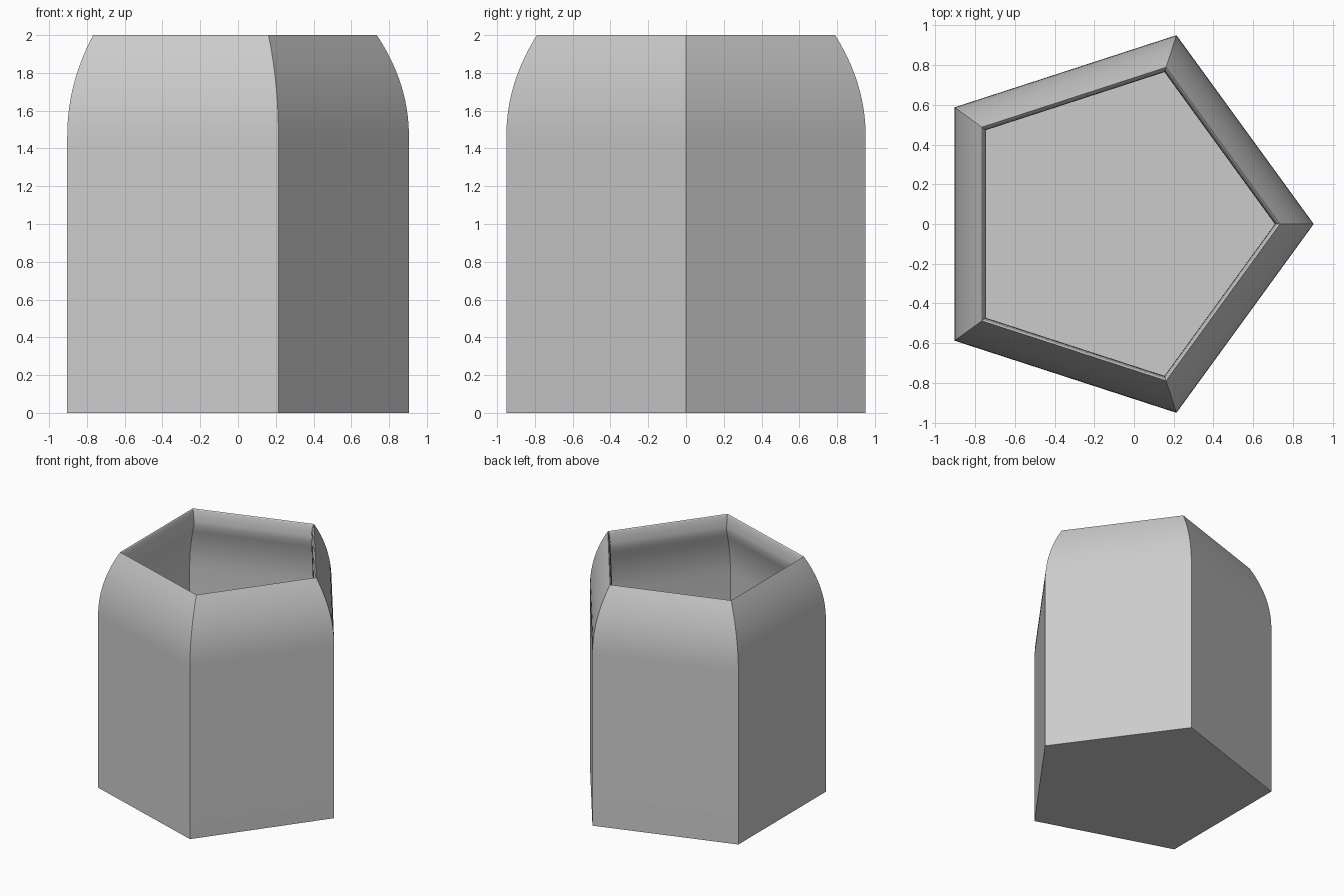
import bpy
import bmesh
from math import cos, sin, radians, tau

cube = bpy.data.objects.get("Cube")
if cube:
    bpy.data.objects.remove(cube, do_unlink=True)

SIDES = 5
CENTRE_X = -0.095   # centres the pentagon's bounding box
SHOULDER = 1.46     # height where the walls begin to curve inward
TOP = 2.0
NECK = 1.86         # lower edge of the lip inside the mouth
WALL = 0.09
FLOOR = 0.09


def outer_radius(z):
    """Corner radius of the outside at a height."""
    t = max(0.0, (z - SHOULDER) / (TOP - SHOULDER))
    return 1.0 - 0.17 * t ** 2.1


def steps(a, b, n):
    return [a + (b - a) * i / n for i in range(n + 1)]


# Outside, rounded lip, then the inside down to the floor
profile = [(1.0, 0.0)]
profile += [(outer_radius(z), z) for z in steps(SHOULDER, TOP, 14)]
neck_radius = outer_radius(NECK) - WALL - 0.015
for a in steps(0, 90, 5)[1:-1]:
    r = neck_radius + (0.83 - neck_radius) * (1 - sin(radians(a)))
    profile.append((r, NECK + (TOP - NECK) * cos(radians(a))))
profile += [(outer_radius(z) - WALL - 0.015 * (z - 1.3) / (NECK - 1.3), z)
            for z in steps(NECK, 1.3, 10)]
profile.append((1.0 - WALL, FLOOR))

# Sweep the profile round the pentagon
bm = bmesh.new()
rings = []
for r, z in profile:
    rings.append([bm.verts.new((CENTRE_X + r * cos(tau * i / SIDES),
                                r * sin(tau * i / SIDES), z))
                  for i in range(SIDES)])
for low, high in zip(rings, rings[1:]):
    for i in range(SIDES):
        j = (i + 1) % SIDES
        bm.faces.new((low[i], low[j], high[j], high[i]))
bm.faces.new(rings[0][::-1])   # underside
bm.faces.new(rings[-1])        # inner floor
bmesh.ops.recalc_face_normals(bm, faces=bm.faces[:])

mesh = bpy.data.meshes.new("pentagonal_pot")
bm.to_mesh(mesh)
bm.free()
pot = bpy.data.objects.new("pentagonal_pot", mesh)
bpy.context.collection.objects.link(pot)

# Plain grey finish
grey = bpy.data.materials.new("plain_grey")
grey.use_nodes = True
colour = (0.6, 0.6, 0.6, 1.0)
grey.diffuse_color = colour
grey.node_tree.nodes["Principled BSDF"].inputs["Base Color"].default_value = colour
mesh.materials.append(grey)

# Smooth curve on each wall, crisp corners
bpy.ops.object.select_all(action="DESELECT")
pot.select_set(True)
bpy.context.view_layer.objects.active = pot
bpy.ops.object.shade_smooth_by_angle(angle=radians(25))
